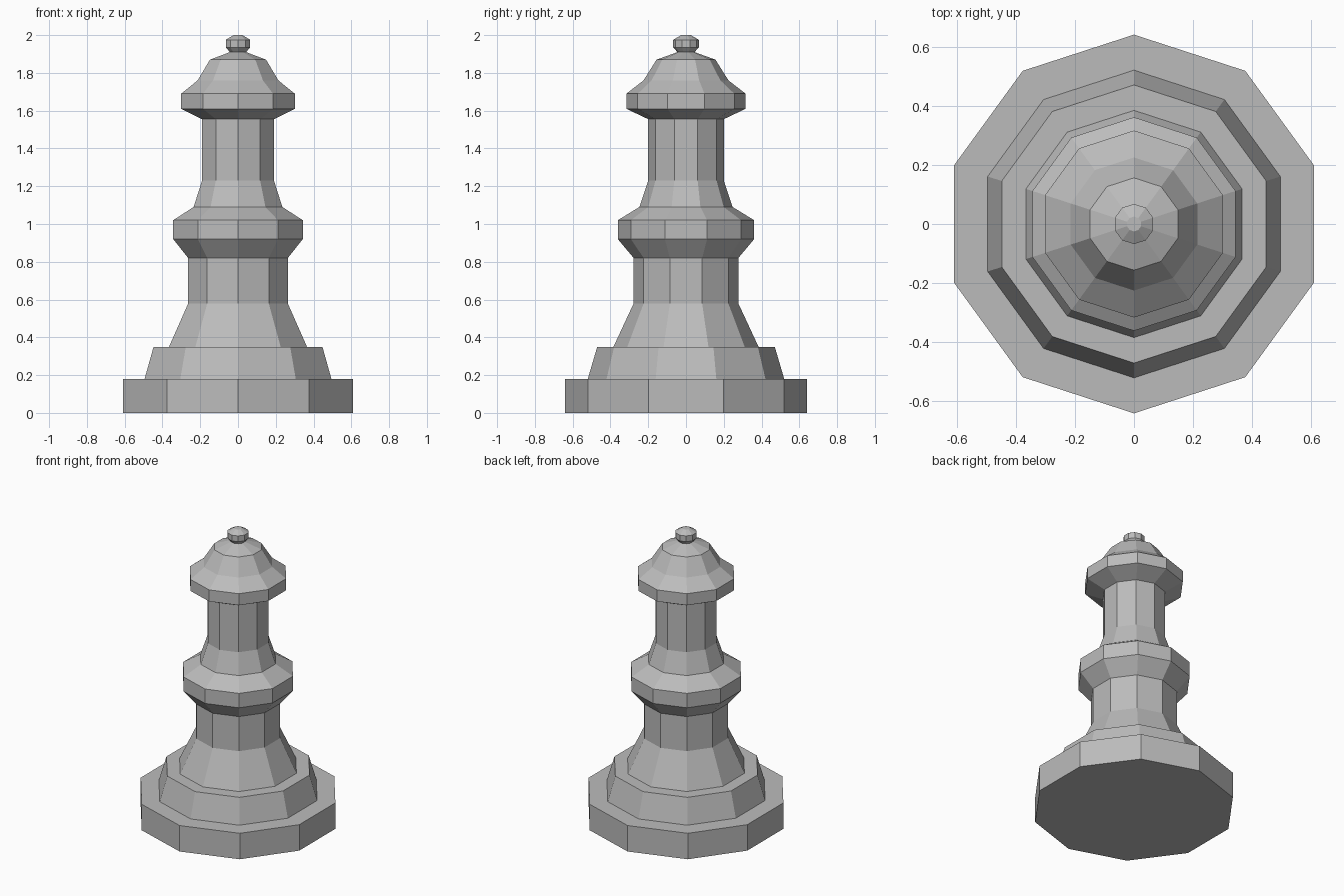
import bpy
import bmesh
from math import cos, sin, tau

SIDES = 10

cube = bpy.data.objects.get("Cube")
if cube:
    bpy.data.objects.remove(cube, do_unlink=True)

grey = bpy.data.materials.new("stone grey")
grey.use_nodes = True
colour = (0.5, 0.5, 0.5, 1)
grey.diffuse_color = colour
grey.node_tree.nodes["Principled BSDF"].inputs["Base Color"].default_value = colour


def turned(name, profile):
    """Ten-sided turned part; profile is (radius, height) from bottom to top."""
    bm = bmesh.new()
    rings = []
    for r, z in profile:
        if r == 0:
            rings.append([bm.verts.new((0, 0, z))] * SIDES)
        else:
            # corners point along +y and -y
            rings.append([bm.verts.new((r * sin(tau * i / SIDES), r * cos(tau * i / SIDES), z))
                          for i in range(SIDES)])
    for low, high in zip(rings, rings[1:]):
        for i in range(SIDES):
            j = (i + 1) % SIDES
            corners = [low[i], low[j], high[j], high[i]]
            bm.faces.new(list(dict.fromkeys(corners)))
    bmesh.ops.recalc_face_normals(bm, faces=bm.faces)
    # keep the open sections facing outwards
    if sum(f.normal.x * f.calc_center_median().x + f.normal.y * f.calc_center_median().y
           for f in bm.faces) < 0:
        bmesh.ops.reverse_faces(bm, faces=bm.faces)
    mesh = bpy.data.meshes.new(name)
    bm.to_mesh(mesh)
    bm.free()
    mesh.materials.append(grey)
    bpy.context.collection.objects.link(bpy.data.objects.new(name, mesh))


# Stepped foot
turned("base_plinth", [(0, 0), (0.64, 0), (0.64, 0.18), (0.52, 0.18)])
turned("base_step", [(0.52, 0.18), (0.47, 0.35), (0.384, 0.35)])

# Flared lower stem and its collar
turned("lower_stem", [(0.384, 0.35), (0.277, 0.58), (0.277, 0.82)])
turned("middle_collar", [(0.277, 0.82), (0.361, 0.92), (0.361, 1.02), (0.247, 1.09)])

# Slim upper stem
turned("upper_stem", [(0.247, 1.09), (0.2, 1.23), (0.2, 1.555)])

# Domed head and finial
turned("head_dome", [(0.2, 1.555), (0.316, 1.61), (0.316, 1.69), (0.225, 1.76),
                     (0.156, 1.87), (0.045, 1.91)])
turned("finial", [(0.045, 1.91), (0.068, 1.935), (0.068, 1.975), (0.025, 2.0), (0, 2.0)])
